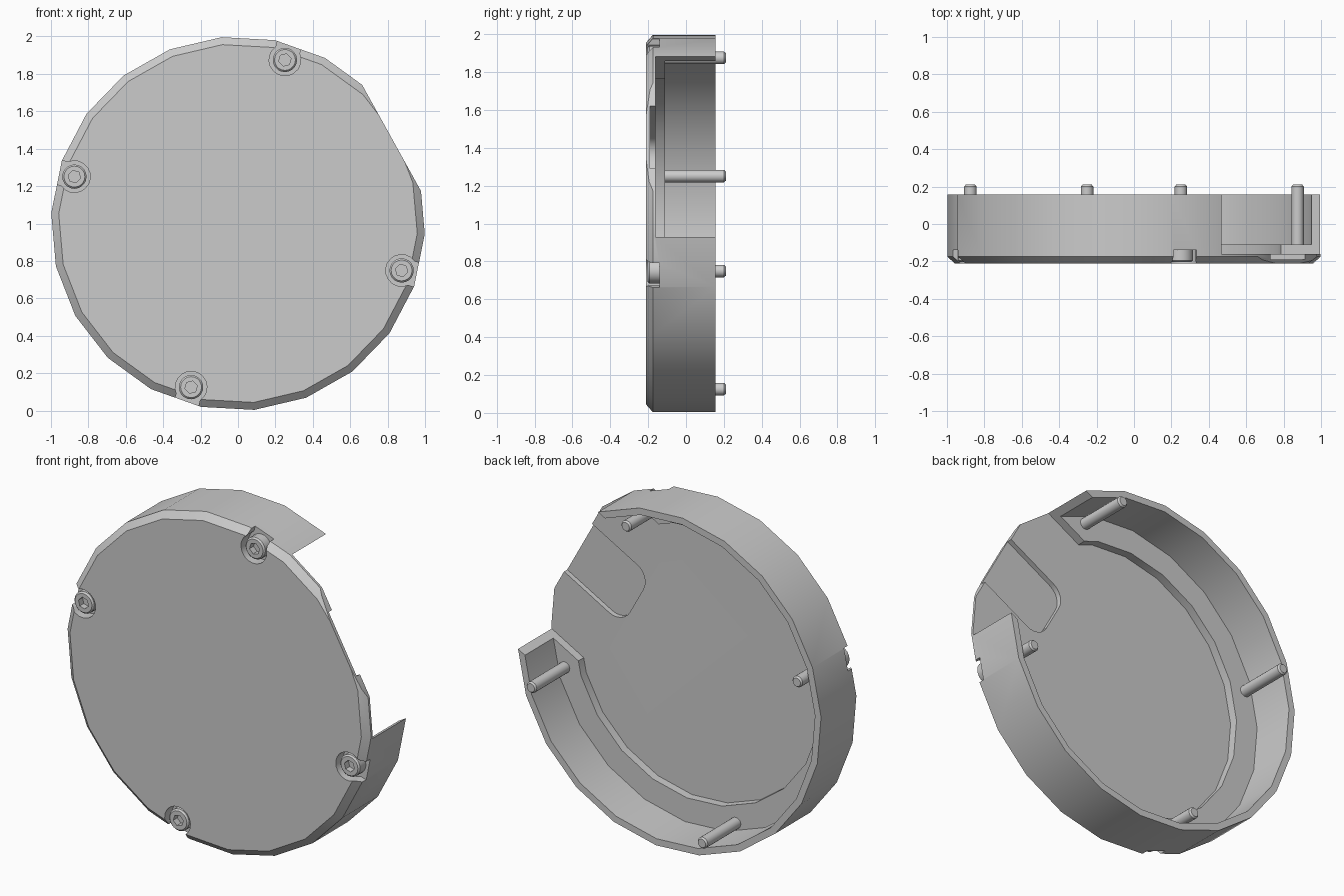
import bpy, bmesh
from math import sin, cos, pi, radians

cube = bpy.data.objects.get("Cube")
if cube:
    bpy.data.objects.remove(cube, do_unlink=True)

grey = bpy.data.materials.new("plain grey")
grey.use_nodes = True
tone = (0.6, 0.6, 0.6, 1)
grey.diffuse_color = tone
grey.node_tree.nodes["Principled BSDF"].inputs["Base Color"].default_value = tone

SIDES = 22
FLAT_ANGLE = radians(29)
BOLT_ANGLES = [radians(74 + 90 * i) for i in range(4)]
BOLT_RADIUS = 0.91


def circle(r, count, start=0.0, cx=0.0, cz=0.0):
    return [(cx + r * cos(start + 2 * pi * i / count),
             cz + r * sin(start + 2 * pi * i / count)) for i in range(count)]


def turned(outline, angle):
    """Turn an outline (outward, sideways) to the given direction."""
    c, s = cos(angle), sin(angle)
    return [(n * c - t * s, n * s + t * c) for n, t in outline]


def rectangle(n0, n1, half):
    return [(n0, -half), (n1, -half), (n1, half), (n0, half)]


def loft(name, rings):
    """Join outlines at successive depths and cap both ends."""
    bm = bmesh.new()
    loops = [[bm.verts.new((x, y, z + 1)) for x, z in outline] for outline, y in rings]
    for a, b in zip(loops, loops[1:]):
        for i in range(len(a)):
            j = (i + 1) % len(a)
            bm.faces.new((a[i], a[j], b[j], b[i]))
    bm.faces.new(loops[0])
    bm.faces.new(loops[-1])
    bmesh.ops.recalc_face_normals(bm, faces=bm.faces)
    mesh = bpy.data.meshes.new(name)
    bm.to_mesh(mesh)
    bm.free()
    mesh.materials.append(grey)
    obj = bpy.data.objects.new(name, mesh)
    bpy.context.collection.objects.link(obj)
    return obj


def activate(obj):
    bpy.ops.object.select_all(action='DESELECT')
    obj.select_set(True)
    bpy.context.view_layer.objects.active = obj


def cut(obj, outline, y0, y1):
    """Cut a straight-sided pocket and discard the cutter."""
    cutter = loft("cutter", [(outline, y0), (outline, y1)])
    cutter.hide_render = True
    mod = obj.modifiers.new("cut", 'BOOLEAN')
    mod.operation = 'DIFFERENCE'
    mod.solver = 'EXACT'
    mod.object = cutter
    activate(obj)
    bpy.ops.object.modifier_apply(modifier=mod.name)
    bpy.data.objects.remove(cutter, do_unlink=True)


def smooth(obj):
    activate(obj)
    bpy.ops.object.shade_smooth_by_angle(angle=radians(30))


# Cover: chamfered front, rim wall, inner ledge and sunken floor
profile = [(0.96, -0.21), (1.0, -0.175), (1.0, 0.157), (0.96, 0.157),
           (0.96, -0.11), (0.815, -0.11), (0.815, -0.16)]
cover = loft("cover", [(circle(r, SIDES, radians(95)), y) for r, y in profile])

# Opening in the rim, and the flat edge of the front plate
cut(cover, turned(rectangle(0.5, 1.3, 0.545), FLAT_ANGLE), -0.16, 0.4)
cut(cover, turned(rectangle(0.94, 1.3, 0.8), FLAT_ANGLE), -0.4, 0.4)

# Shallow round-cornered tray leading to the flat edge
tray = [(1.3, 0.19)]
for side in (1, -1):
    arc = [radians(90 + 15 * i) for i in range(7)]
    corner = [(0.6 + 0.1 * cos(a), side * (0.09 + 0.1 * sin(a))) for a in arc]
    tray += corner if side == 1 else corner[::-1]
tray.append((1.3, -0.19))
cut(cover, turned(tray, FLAT_ANGLE), -0.19, 0.1)

# Counterbores that break out through the edge
for angle in BOLT_ANGLES:
    arc = [radians(50 + 20 * i) for i in range(14)]
    notch = [(BOLT_RADIUS + 0.085 * cos(a), 0.085 * sin(a)) for a in arc]
    notch = [(1.2, 0.07)] + notch + [(1.2, -0.07)]
    cut(cover, turned(notch, angle), -0.4, -0.14)
smooth(cover)

# Socket-head bolts
for number, angle in enumerate(BOLT_ANGLES, 1):
    cx, cz = BOLT_RADIUS * cos(angle), BOLT_RADIUS * sin(angle)
    steps = [(0.056, -0.203), (0.065, -0.194), (0.065, -0.138), (0.033, -0.138),
             (0.033, 0.2), (0.025, 0.21)]
    bolt = loft(f"bolt_{number}", [(circle(r, 20, 0, cx, cz), y) for r, y in steps])
    cut(bolt, circle(0.034, 6, angle, cx, cz), -0.3, -0.165)
    smooth(bolt)
